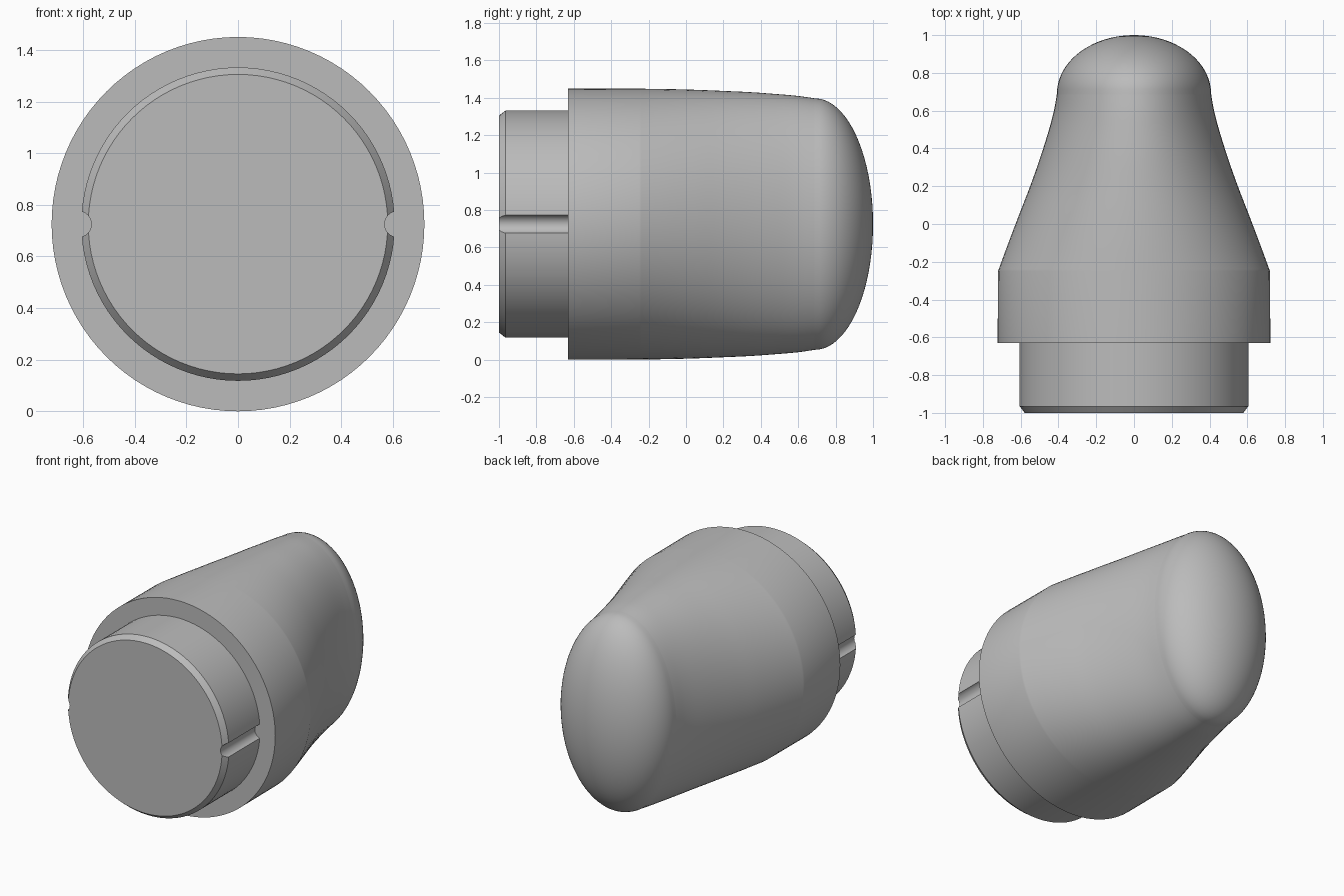
import bpy, bmesh, math
from mathutils import Matrix

if "Cube" in bpy.data.objects:
    bpy.data.objects.remove(bpy.data.objects["Cube"])

CENTRE_Z = 0.725
SEGMENTS = 96

grey = bpy.data.materials.new("plain grey")
grey.use_nodes = True
grey.diffuse_color = (0.5, 0.5, 0.5, 1)
grey.node_tree.nodes["Principled BSDF"].inputs["Base Color"].default_value = (0.5, 0.5, 0.5, 1)


def finish(name, bm):
    bmesh.ops.recalc_face_normals(bm, faces=bm.faces)
    mesh = bpy.data.meshes.new(name)
    bm.to_mesh(mesh)
    bm.free()
    mesh.materials.append(grey)
    obj = bpy.data.objects.new(name, mesh)
    bpy.context.collection.objects.link(obj)
    return obj


def smooth(obj):
    bpy.ops.object.select_all(action='DESELECT')
    obj.select_set(True)
    bpy.context.view_layer.objects.active = obj
    bpy.ops.object.shade_smooth_by_angle(angle=math.radians(30))


def loft(name, sections, tip=None):
    """Skin ellipses (y, half width, half height) along y, closed by caps or a tip."""
    bm = bmesh.new()
    rings = []
    for y, rx, rz in sections:
        angles = [math.tau * i / SEGMENTS for i in range(SEGMENTS)]
        rings.append([bm.verts.new((rx * math.cos(a), y, CENTRE_Z + rz * math.sin(a)))
                      for a in angles])
    for a, b in zip(rings, rings[1:]):
        for i in range(SEGMENTS):
            j = (i + 1) % SEGMENTS
            bm.faces.new((a[i], a[j], b[j], b[i]))
    bm.faces.new(rings[0])
    if tip is None:
        bm.faces.new(rings[-1])
    else:
        point = bm.verts.new((0, tip, CENTRE_Z))
        for i in range(SEGMENTS):
            bm.faces.new((rings[-1][i], rings[-1][(i + 1) % SEGMENTS], point))
    return finish(name, bm)


def spline(keys, steps=8):
    """Smooth curve through the key sections."""
    out = []
    for k in range(len(keys) - 1):
        p0, p1 = keys[max(k - 1, 0)], keys[k]
        p2, p3 = keys[k + 1], keys[min(k + 2, len(keys) - 1)]
        for s in range(steps):
            t = s / steps
            out.append(tuple(
                0.5 * (2 * b + (c - a) * t + (2 * a - 5 * b + 4 * c - d) * t * t
                       + (3 * b - a - 3 * c + d) * t ** 3)
                for a, b, c, d in zip(p0, p1, p2, p3)))
    return out


# Body: round collar, flattening shoulders, rounded end
shoulders = [(-0.25, 0.72, 0.724), (-0.1, 0.665, 0.722), (0.05, 0.608, 0.718),
             (0.2, 0.55, 0.712), (0.35, 0.497, 0.705), (0.5, 0.45, 0.694),
             (0.6, 0.424, 0.685), (0.69, 0.408, 0.672)]
dome = []
for i in range(20):
    a = math.pi / 2 * i / 20
    dome.append((0.69 + 0.31 * math.sin(a), 0.408 * math.cos(a), 0.672 * math.cos(a)))
body = loft("body", [(-0.63, 0.722, 0.725)] + spline(shoulders) + dome, tip=1.0)
smooth(body)

# Plug: chamfered cylinder with a round groove on each side
plug = loft("plug", [(-1, 0.58, 0.58), (-0.965, 0.607, 0.607), (-0.62, 0.607, 0.607)])
bm = bmesh.new()
for side in (-1, 1):
    place = Matrix.Translation((side * 0.618, -0.83, CENTRE_Z)) @ Matrix.Rotation(math.pi / 2, 4, 'X')
    bmesh.ops.create_cone(bm, cap_ends=True, segments=32, radius1=0.05, radius2=0.05,
                          depth=0.5, matrix=place)
cutter = finish("groove_cutter", bm)
cutter.hide_render = True
grooves = plug.modifiers.new("grooves", 'BOOLEAN')
grooves.operation = 'DIFFERENCE'
grooves.object = cutter
bpy.context.view_layer.objects.active = plug
bpy.ops.object.modifier_apply(modifier="grooves")
bpy.data.objects.remove(cutter)
smooth(plug)
